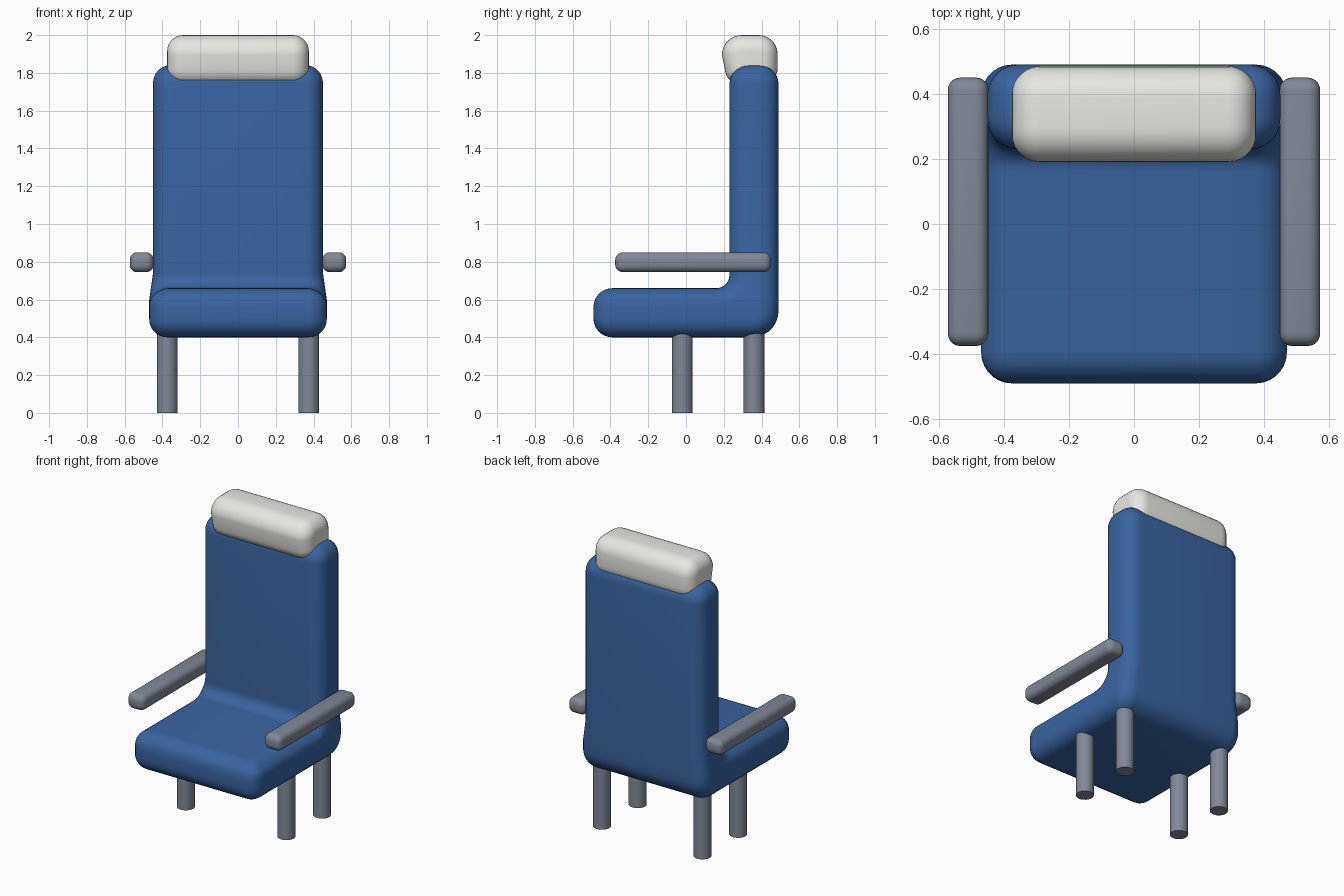
import bpy, bmesh
from math import sin, cos, pi, radians

if "Cube" in bpy.data.objects:
    bpy.data.objects.remove(bpy.data.objects["Cube"])


def material(name, rgb):
    m = bpy.data.materials.new(name)
    m.diffuse_color = (*rgb, 1)
    m.use_nodes = True
    m.node_tree.nodes["Principled BSDF"].inputs["Base Color"].default_value = m.diffuse_color
    return m


BLUE = material("blue fabric", (0.04, 0.13, 0.36))
WHITE = material("pale fabric", (0.80, 0.80, 0.76))
GREY = material("grey metal", (0.22, 0.25, 0.31))


def finish(bm, name, mat):
    bmesh.ops.recalc_face_normals(bm, faces=bm.faces)
    mesh = bpy.data.meshes.new(name)
    bm.to_mesh(mesh)
    bm.free()
    ob = bpy.data.objects.new(name, mesh)
    bpy.context.collection.objects.link(ob)
    mesh.materials.append(mat)
    bpy.ops.object.select_all(action='DESELECT')
    ob.select_set(True)
    bpy.context.view_layer.objects.active = ob
    bpy.ops.object.shade_smooth_by_angle(angle=radians(35))
    return ob


def cushion(arcs, half_width, r, steps=7):
    """Extrude a (y, z) outline of arcs along x, rounding both side rims by r.
    Each arc is (centre y, centre z, radius, start angle, end angle)."""
    bm = bmesh.new()

    def ring(x, inset):
        pts = []
        for cy, cz, rad, a0, a1 in arcs:
            rr = rad - inset if a1 > a0 else rad + inset
            for k in range(steps + 1):
                a = radians(a0 + (a1 - a0) * k / steps)
                pts.append(bm.verts.new((x, cy + rr * cos(a), cz + rr * sin(a))))
        return pts

    section = [(half_width - r + r * cos(a), r * (1 - sin(a)))
               for a in (pi / 2 * i / steps for i in range(steps + 1))]
    rings = [ring(-x, d) for x, d in section] + [ring(x, d) for x, d in reversed(section)]
    for a, b in zip(rings, rings[1:]):
        for i in range(len(a)):
            j = (i + 1) % len(a)
            bm.faces.new((a[i], a[j], b[j], b[i]))
    bm.faces.new(rings[0])
    bm.faces.new(rings[-1])
    return bm


# Seat and backrest: one continuous L-shaped cushion
bm = cushion([(-0.39, 0.50, 0.10, 180, 270),
              (0.35, 0.54, 0.14, 270, 360),
              (0.39, 1.74, 0.10, 0, 90),
              (0.33, 1.74, 0.10, 90, 180),
              (0.16, 0.73, 0.07, 0, -90),
              (-0.39, 0.56, 0.10, 90, 180)], 0.47, 0.095)
# The backrest is slightly narrower than the seat
for z in (0.60, 0.74):
    bmesh.ops.bisect_plane(bm, geom=bm.verts[:] + bm.edges[:] + bm.faces[:],
                           plane_co=(0, 0, z), plane_no=(0, 0, 1), dist=1e-5)
for v in bm.verts:
    t = min(max((v.co.z - 0.60) / 0.14, 0), 1)
    v.co.x *= 1 - t * 0.02 / 0.47
finish(bm, "seat_and_backrest", BLUE)

# Headrest
finish(cushion([(0.295, 1.825, 0.09, 180, 270),
                (0.395, 1.825, 0.09, 270, 360),
                (0.385, 1.90, 0.10, 0, 90),
                (0.295, 1.895, 0.105, 90, 180)], 0.375, 0.085), "headrest", WHITE)

for side, s in (("right", 1), ("left", -1)):
    # Armrest
    finish(cushion([(-0.335, 0.785, 0.04, 180, 270),
                    (0.41, 0.785, 0.04, 270, 360),
                    (0.41, 0.81, 0.04, 0, 90),
                    (-0.335, 0.81, 0.04, 90, 180)], 0.0625, 0.038, 5),
           side + "_armrest", GREY).location.x = s * 0.51
    # Legs
    for end, y in (("front", -0.02), ("back", 0.36)):
        bm = bmesh.new()
        bmesh.ops.create_cone(bm, cap_ends=True, segments=24,
                              radius1=0.055, radius2=0.055, depth=0.47)
        finish(bm, f"{end}_{side}_leg", GREY).location = (s * 0.375, y, 0.235)
